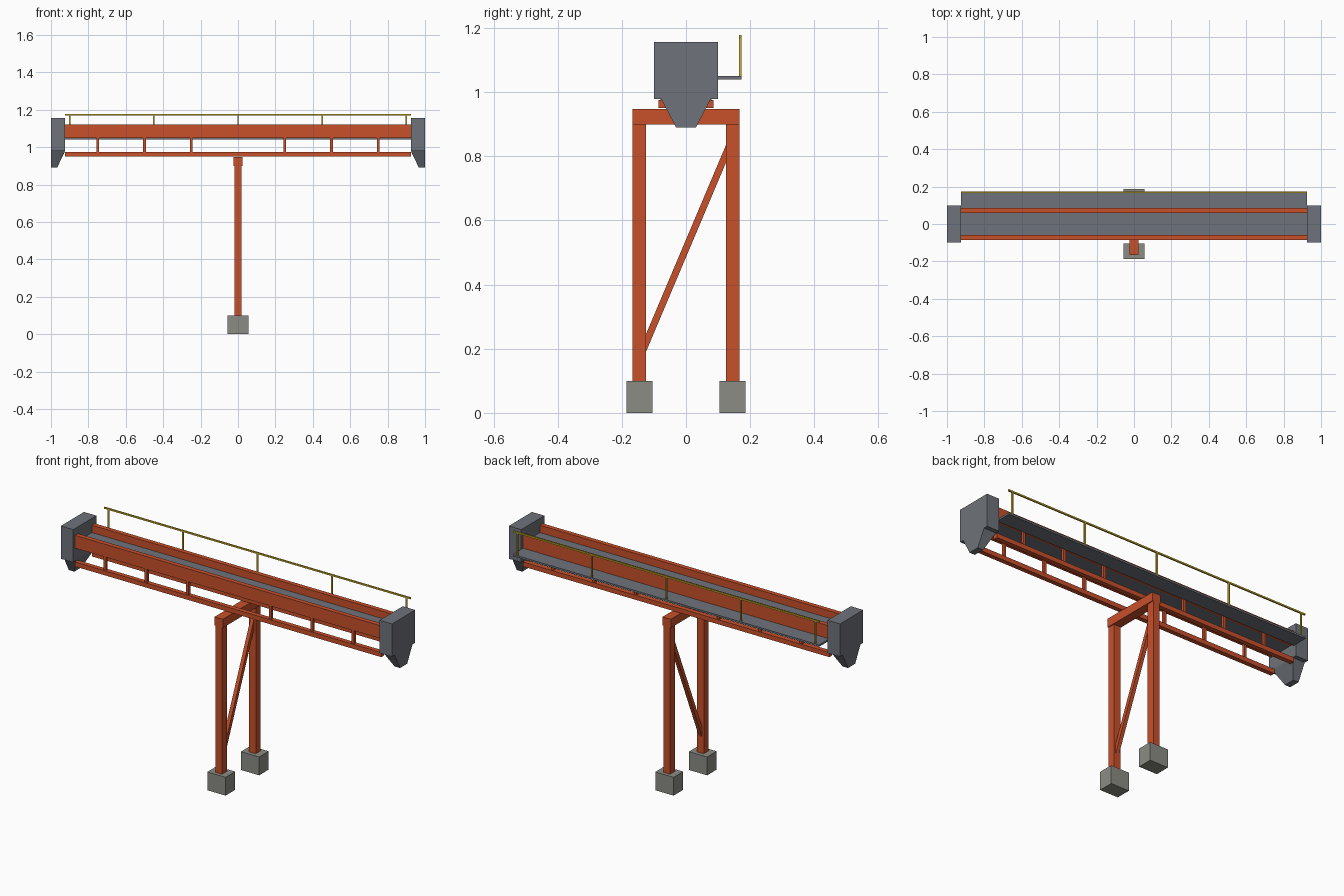
import bpy
import bmesh
from mathutils import Vector

cube = bpy.data.objects.get("Cube")
if cube:
    bpy.data.objects.remove(cube, do_unlink=True)


def make_material(name, rgb):
    mat = bpy.data.materials.new(name)
    mat.use_nodes = True
    color = (*rgb, 1.0)
    mat.diffuse_color = color
    mat.node_tree.nodes["Principled BSDF"].inputs["Base Color"].default_value = color
    return mat


ORANGE = make_material("orange steel", (0.58, 0.08, 0.024))
GREY = make_material("grey steel", (0.157, 0.171, 0.195))
CONCRETE = make_material("concrete", (0.258, 0.262, 0.231))
YELLOW = make_material("yellow rail", (0.62, 0.45, 0.025))


def finish(name, bm, mat):
    bmesh.ops.recalc_face_normals(bm, faces=bm.faces)
    mesh = bpy.data.meshes.new(name)
    bm.to_mesh(mesh)
    bm.free()
    mesh.materials.append(mat)
    obj = bpy.data.objects.new(name, mesh)
    bpy.context.collection.objects.link(obj)
    return obj


def box(name, x, y, z, mat):
    """Box from (min, max) ranges on each axis."""
    bm = bmesh.new()
    bmesh.ops.create_cube(bm, size=1)
    for v in bm.verts:
        v.co = Vector([(r[0] + r[1]) / 2 + c * (r[1] - r[0])
                       for r, c in zip((x, y, z), v.co)])
    return finish(name, bm, mat)


def span(center, half):
    return (center - half, center + half)


def mirrored(a, b, side):
    return tuple(sorted((a * side, b * side)))


SPAN = 0.925

# Side girders, lower chords and the struts between them
for side, label in ((-1, "front"), (1, "back")):
    y = mirrored(0.06, 0.085, side)
    box(label + "_girder", span(0, SPAN), y, (1.05, 1.12), ORANGE)
    box(label + "_lower_chord", span(0, SPAN), y, (0.95, 0.975), ORANGE)
    for i in (-3, -2, -1, 1, 2, 3):
        box(label + "_strut", span(i * 0.25, 0.0075), span(side * 0.0725, 0.0075),
            (0.975, 1.05), ORANGE)

    # Legs on concrete feet
    box(label + "_leg", span(0, 0.02), mirrored(0.125, 0.167, side), (0.1, 0.9), ORANGE)
    box(label + "_foot", span(0, 0.055), mirrored(0.104, 0.186, side), (0, 0.1), CONCRETE)

# Conveyor bed and service walkway
box("conveyor_bed", span(0, SPAN), span(0, 0.06), (1.05, 1.08), GREY)
box("walkway", span(0, SPAN), (0.085, 0.173), (1.04, 1.05), GREY)

# Crossbeam over the legs
box("crossbeam", span(0, 0.025), span(0, 0.167), (0.9, 0.947), ORANGE)

# Diagonal brace, a sheared bar between the legs
bm = bmesh.new()
bmesh.ops.create_cube(bm, size=1)
for v in bm.verts:
    v.co = Vector((v.co.x * 0.02, v.co.y * 0.26, 0.513 + v.co.y * 0.615 + v.co.z * 0.055))
finish("diagonal_brace", bm, ORANGE)

# Handrail along the walkway
box("handrail", span(0, SPAN), span(0.169, 0.004), (1.17, 1.178), YELLOW)
for i in range(-2, 3):
    box("handrail_post", span(i * 0.45, 0.004), span(0.169, 0.004), (1.05, 1.17), YELLOW)

# End housings with tapered chutes below
for side, label in ((-1, "right"), (1, "left")):
    box(label + "_end_housing", mirrored(SPAN, 1.0, side), span(0, 0.1), (0.978, 1.157), GREY)
    bm = bmesh.new()
    rings = []
    for inner, half, z in ((SPAN, 0.077, 0.978), (0.967, 0.031, 0.89)):
        rings.append([bm.verts.new((side * x, y, z)) for x, y in
                      ((inner, -half), (1.0, -half), (1.0, half), (inner, half))])
    top, bottom = rings
    bm.faces.new(top)
    bm.faces.new(bottom)
    for i in range(4):
        j = (i + 1) % 4
        bm.faces.new((top[i], top[j], bottom[j], bottom[i]))
    finish(label + "_end_chute", bm, GREY)
